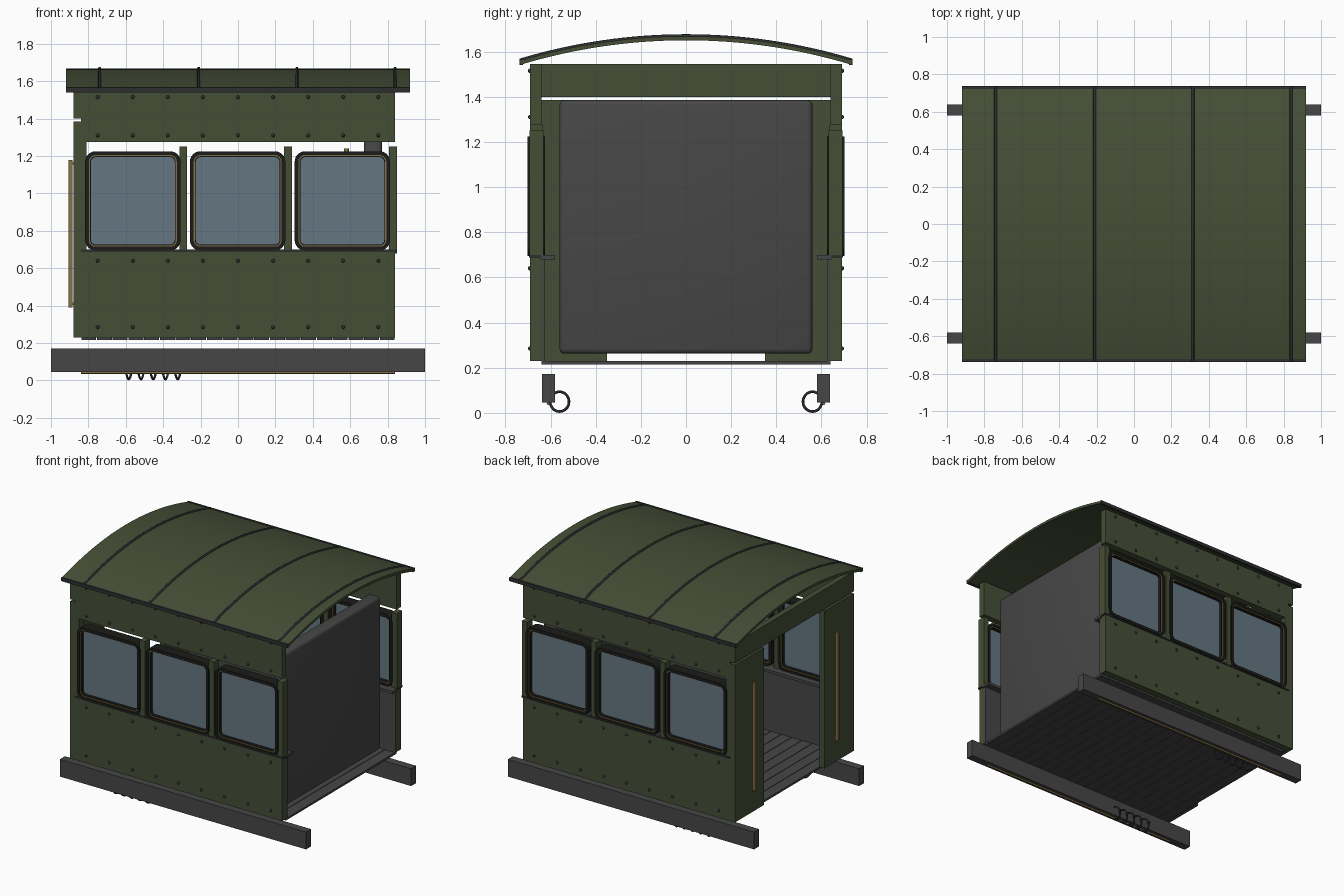
import bpy, bmesh, math
from mathutils import Vector

if "Cube" in bpy.data.objects:
    bpy.data.objects.remove(bpy.data.objects["Cube"], do_unlink=True)


def material(name, color):
    m = bpy.data.materials.new(name)
    m.use_nodes = True
    m.diffuse_color = (*color, 1)
    node = m.node_tree.nodes["Principled BSDF"]
    node.inputs["Base Color"].default_value = (*color, 1)
    node.inputs["Roughness"].default_value = 0.7
    return m


GREEN = material("olive green", (0.060, 0.078, 0.037))
GREY = material("dark grey", (0.062, 0.062, 0.063))
TRIM = material("trim grey", (0.028, 0.028, 0.029))
BLACK = material("frame black", (0.011, 0.011, 0.010))
BRASS = material("brass", (0.23, 0.165, 0.06))
GLASS = material("window glass", (0.13, 0.185, 0.22))


def finish(name, bm, mat, smooth=False):
    bmesh.ops.recalc_face_normals(bm, faces=bm.faces)
    mesh = bpy.data.meshes.new(name)
    bm.to_mesh(mesh)
    bm.free()
    obj = bpy.data.objects.new(name, mesh)
    bpy.context.collection.objects.link(obj)
    mesh.materials.append(mat)
    if smooth:
        bpy.ops.object.select_all(action='DESELECT')
        obj.select_set(True)
        bpy.context.view_layer.objects.active = obj
        bpy.ops.object.shade_smooth_by_angle(angle=math.radians(35))
    return obj


def box(name, x, y, z, mat, bevel=0):
    """Box from (low, high) pairs on each axis."""
    bm = bmesh.new()
    bmesh.ops.create_cube(bm, size=1)
    for v in bm.verts:
        v.co = Vector([(a + b) / 2 + c * (b - a) for (a, b), c in zip((x, y, z), v.co)])
    if bevel:
        bmesh.ops.bevel(bm, geom=bm.edges[:], offset=bevel, segments=3,
                        profile=0.5, affect='EDGES')
    return finish(name, bm, mat, bool(bevel))


def side_box(name, s, x, y, z, mat):
    return box(name, x, tuple(sorted((s * y[0], s * y[1]))), z, mat)


def tube(name, points, radius, mat, sides=2):
    curve = bpy.data.curves.new(name, 'CURVE')
    curve.dimensions = '3D'
    curve.bevel_depth = radius
    curve.bevel_resolution = sides
    curve.use_fill_caps = True
    spline = curve.splines.new('POLY')
    spline.points.add(len(points) - 1)
    for p, co in zip(spline.points, points):
        p.co = (*co, 1)
    obj = bpy.data.objects.new(name, curve)
    bpy.context.collection.objects.link(obj)
    curve.materials.append(mat)
    return obj


def rounded_rect(cx, cz, w, h, r, steps=6):
    pts = []
    for q, (sx, sz) in enumerate(((1, 1), (-1, 1), (-1, -1), (1, -1))):
        for i in range(steps + 1):
            a = (q + i / steps) * math.pi / 2
            pts.append((cx + sx * (w / 2 - r) + r * math.cos(a),
                        cz + sz * (h / 2 - r) + r * math.sin(a)))
    return pts


def window_ring(name, cx, cz, w, h, r, width, y0, y1, mat):
    """Rounded frame in the XZ plane; zero width makes a solid pane."""
    bm = bmesh.new()
    make = lambda pts, y: [bm.verts.new((px, y, pz)) for px, pz in pts]
    outer = rounded_rect(cx, cz, w, h, r)
    loops = [make(outer, y0), make(outer, y1)]
    if width:
        inner = rounded_rect(cx, cz, w - 2 * width, h - 2 * width, r - width)
        loops += [make(inner, y1), make(inner, y0)]
        pairs = [(i, (i + 1) % 4) for i in range(4)]
    else:
        pairs = [(0, 1)]
        bm.faces.new(loops[0])
        bm.faces.new(loops[1])
    n = len(outer)
    for a, b in pairs:
        for i in range(n):
            j = (i + 1) % n
            bm.faces.new((loops[a][i], loops[a][j], loops[b][j], loops[b][i]))
    return finish(name, bm, mat, True)


# Curved roof
HALF, RISE, EDGE_Z = 0.735, 0.108, 1.56
RADIUS = (HALF ** 2 + RISE ** 2) / (2 * RISE)
SPAN = math.asin(HALF / RADIUS)


def arc(radius, steps=32):
    centre = EDGE_Z + RISE - RADIUS
    angles = [SPAN * (2 * i / steps - 1) for i in range(steps + 1)]
    return [(radius * math.sin(a), centre + radius * math.cos(a)) for a in angles]


bm = bmesh.new()
profile = arc(RADIUS) + arc(RADIUS - 0.018)[::-1]
cap = bm.faces.new([bm.verts.new((-0.92, y, z)) for y, z in profile])
ext = bmesh.ops.extrude_face_region(bm, geom=[cap])
moved = [e for e in ext["geom"] if isinstance(e, bmesh.types.BMVert)]
bmesh.ops.translate(bm, verts=moved, vec=(1.84, 0, 0))
finish("roof", bm, GREEN, True)

for i, x in enumerate((-0.74, -0.21, 0.315, 0.84)):
    tube(f"roof_rib_{i}", [(x, y, z) for y, z in arc(RADIUS + 0.001)], 0.008, TRIM)

# Floor planks
PLANKS = 20
step = 1.68 / PLANKS
for i in range(PLANKS):
    x = -0.84 + i * step
    box(f"floor_plank_{i}", (x + 0.002, x + step - 0.002), (-0.64, 0.64), (0.215, 0.23), GREY)

# Boiler end panel with a small valve
box("boiler_panel", (0.675, 0.77), (-0.56, 0.56), (0.262, 1.385), GREY, 0.022)
tube("valve_stem", [(0.575, 0, 1.19), (0.68, 0, 1.19)], 0.012, BRASS)
tube("valve_handle", [(0.58, 0, 1.14), (0.58, 0, 1.24)], 0.014, BRASS)

# Rear header above the doorway
box("rear_header", (-0.88, -0.84), (-0.69, 0.69), (1.4, 1.545), GREEN)

WINDOWS = (-0.562, -0.002, 0.558)
RIVET_X = [-0.75 + 0.1875 * i for i in range(9)]

for s, side in ((-1, "right"), (1, "left")):
    # Side wall panels and posts
    side_box(f"{side}_lower_wall", s, (-0.84, 0.84), (0.64, 0.69), (0.23, 0.69), GREEN)
    side_box(f"{side}_upper_wall", s, (-0.84, 0.84), (0.64, 0.69), (1.275, 1.545), GREEN)
    side_box(f"{side}_rear_post", s, (-0.84, -0.81), (0.635, 0.69), (0.69, 1.275), GREEN)
    for i, x in enumerate((-0.293, 0.267, 0.828)):
        side_box(f"{side}_window_post_{i}", s, (x - 0.021, x + 0.021), (0.63, 0.692),
                 (0.69, 1.25), GREEN)

    # Inner lining and sill
    side_box(f"{side}_lining", s, (-0.84, 0.84), (0.625, 0.64), (0.23, 0.68), GREY)
    side_box(f"{side}_sill", s, (-0.84, 0.85), (0.58, 0.645), (0.68, 0.7), GREY)
    side_box(f"{side}_sill_strip", s, (-0.84, 0.85), (0.645, 0.696), (0.688, 0.7), TRIM)

    # Rear wall panel and handrail beside the doorway
    side_box(f"{side}_rear_wall", s, (-0.88, -0.84), (0.35, 0.69), (0.23, 1.385), GREEN)
    side_box(f"{side}_handrail", s, (-0.905, -0.885), (0.47, 0.49), (0.39, 1.18), BRASS)
    for z in (0.41, 1.16):
        side_box(f"{side}_handrail_bracket", s, (-0.89, -0.878), (0.474, 0.486),
                 (z - 0.006, z + 0.006), BRASS)

    # Windows
    for i, x in enumerate(WINDOWS):
        window_ring(f"{side}_window_frame_{i}", x, 0.96, 0.51, 0.53, 0.055, 0.02,
                    s * 0.625, s * 0.702, BLACK)
        window_ring(f"{side}_window_brass_{i}", x, 0.96, 0.47, 0.49, 0.036, 0.006,
                    s * 0.632, s * 0.696, BRASS)
        window_ring(f"{side}_window_bead_{i}", x, 0.96, 0.46, 0.48, 0.032, 0.006,
                    s * 0.637, s * 0.69, BLACK)
        window_ring(f"{side}_window_pane_{i}", x, 0.96, 0.452, 0.472, 0.028, 0,
                    s * 0.66, s * 0.668, GLASS)

    # Rivet rows
    bm = bmesh.new()
    for z in (0.285, 0.64, 1.31, 1.515):
        for x in RIVET_X:
            new = bmesh.ops.create_uvsphere(bm, u_segments=10, v_segments=6, radius=0.01)
            bmesh.ops.translate(bm, verts=new["verts"], vec=(x, s * 0.69, z))
    finish(f"{side}_rivets", bm, TRIM, True)

    # Roof edge strip
    edge = side_box(f"{side}_roof_edge", s, (-0.92, 0.92), (0.722, 0.738), (1.54, 1.566), TRIM)

    # Frame beam, pipe and spring
    side_box(f"{side}_beam", s, (-1, 1), (0.58, 0.638), (0.045, 0.172), GREY)
    tube(f"{side}_pipe", [(-0.84, s * 0.61, 0.042), (0.84, s * 0.61, 0.042)], 0.007, BRASS)
    turns, per_turn = 5, 20
    coil = []
    for i in range(turns * per_turn + 1):
        t = i / per_turn
        a = 2 * math.pi * t
        coil.append((-0.617 + 0.0655 * t, s * (0.56 + 0.042 * math.sin(a)),
                     0.05 + 0.044 * math.cos(a)))
    tube(f"{side}_spring", coil, 0.006, TRIM, 1)
